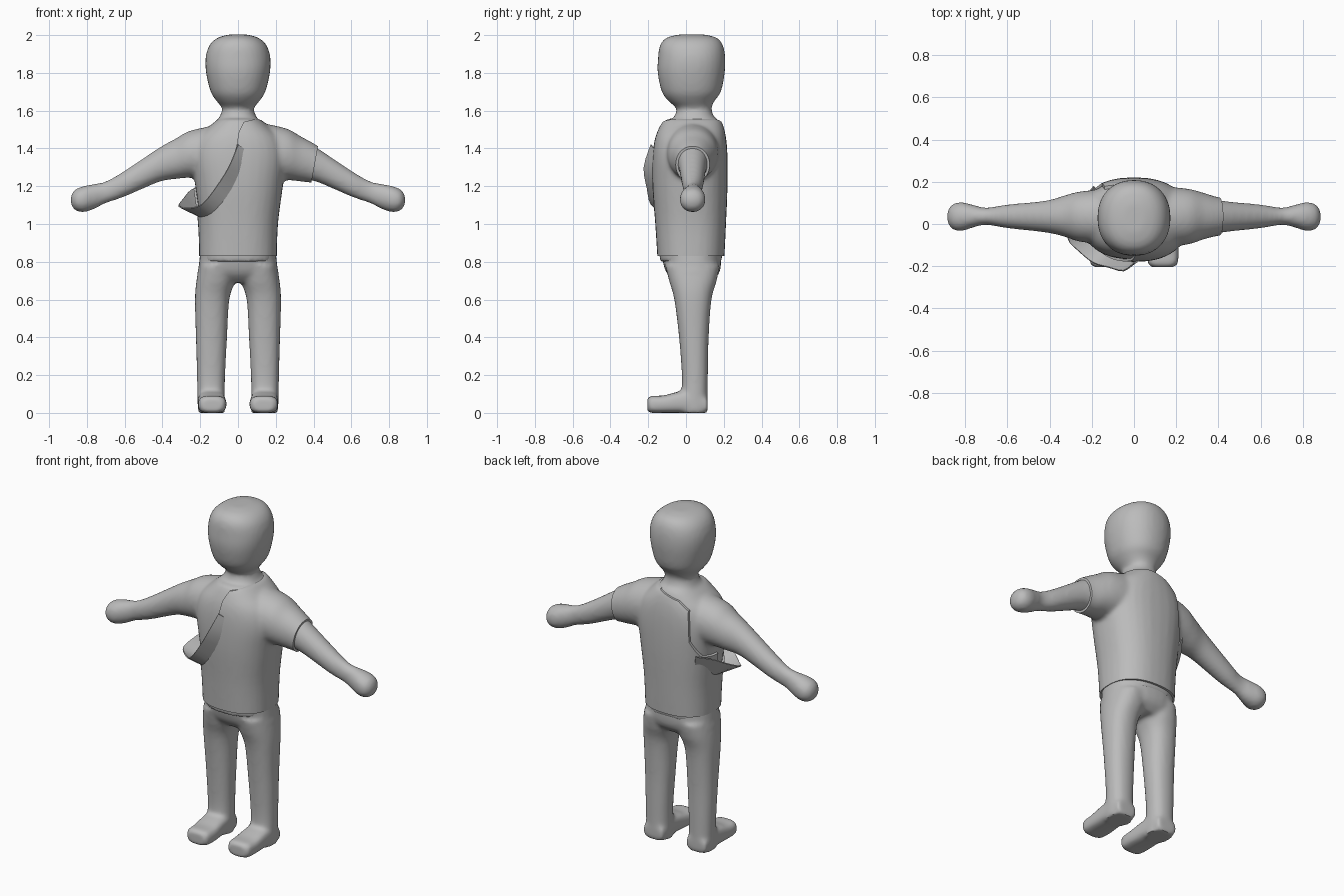
import bpy, bmesh, math

if "Cube" in bpy.data.objects:
    bpy.data.objects.remove(bpy.data.objects["Cube"])

grey = bpy.data.materials.new("plain_grey")
grey.diffuse_color = (0.5, 0.5, 0.5, 1)
grey.use_nodes = True
grey.node_tree.nodes["Principled BSDF"].inputs["Base Color"].default_value = grey.diffuse_color


def spline(stations, sub=4):
    """Smoothly interpolate the rows of a station table."""
    out = []
    for i in range(len(stations) - 1):
        p0, p1 = stations[max(i - 1, 0)], stations[i]
        p2, p3 = stations[i + 1], stations[min(i + 2, len(stations) - 1)]
        for k in range(sub):
            t = k / sub
            out.append([0.5 * (2 * b + (c - a) * t + (2 * a - 5 * b + 4 * c - d) * t * t
                               + (3 * b - a - 3 * c + d) * t ** 3)
                        for a, b, c, d in zip(p0, p1, p2, p3)])
    out.append(list(stations[-1]))
    return out


def loft(bm, axis, stations, power=2.2, grow=0.0, flip=1, n=32):
    """Closed tube along an axis; station = (position, u min, u max, v min, v max)."""
    rings = []
    for t, u0, u1, v0, v1 in spline(stations):
        ring = []
        for k in range(n):
            a = 2 * math.pi * k / n
            c, s = math.cos(a), math.sin(a)
            u = (u0 + u1) / 2 + ((u1 - u0) / 2 + grow) * math.copysign(abs(c) ** (2 / power), c)
            v = (v0 + v1) / 2 + ((v1 - v0) / 2 + grow) * math.copysign(abs(s) ** (2 / power), s)
            x, y, z = {'x': (t, u, v), 'y': (u, t, v), 'z': (u, v, t)}[axis]
            ring.append(bm.verts.new((x * flip, y, z)))
        rings.append(ring)
    faces = [bm.faces.new((a[k], a[(k + 1) % n], b[(k + 1) % n], b[k]))
             for a, b in zip(rings, rings[1:]) for k in range(n)]
    faces += [bm.faces.new(rings[0]), bm.faces.new(rings[-1])]
    bmesh.ops.recalc_face_normals(bm, faces=faces)


def make(name, bm):
    me = bpy.data.meshes.new(name)
    bm.to_mesh(me)
    bm.free()
    ob = bpy.data.objects.new(name, me)
    bpy.context.collection.objects.link(ob)
    me.materials.append(grey)
    return ob


def prism(name, outline, y0, y1):
    """Front-view outline extruded in depth."""
    bm = bmesh.new()
    face = bm.faces.new([bm.verts.new((x, y0, z)) for x, z in outline])
    new = bmesh.ops.extrude_face_region(bm, geom=[face])["geom"]
    bmesh.ops.translate(bm, vec=(0, y1 - y0, 0),
                        verts=[v for v in new if isinstance(v, bmesh.types.BMVert)])
    bmesh.ops.recalc_face_normals(bm, faces=bm.faces)
    return make(name, bm)


def finish(ob, cutters=(), blend=True, angle=40):
    """Blend overlapping volumes, cut them, and shade smooth."""
    bpy.ops.object.select_all(action='DESELECT')
    bpy.context.view_layer.objects.active = ob
    ob.select_set(True)
    if blend:
        m = ob.modifiers.new("blend", 'REMESH')
        m.mode, m.voxel_size = 'VOXEL', 0.012
        m = ob.modifiers.new("soften", 'SMOOTH')
        m.iterations, m.factor = 7, 0.5
    for c in cutters:
        m = ob.modifiers.new("cut", 'BOOLEAN')
        m.operation, m.solver, m.object = 'DIFFERENCE', 'EXACT', c
    for m in list(ob.modifiers):
        bpy.ops.object.modifier_apply(modifier=m.name)
    for c in cutters:
        bpy.data.objects.remove(c)
    bpy.ops.object.shade_smooth_by_angle(angle=math.radians(angle))


TORSO = [(0.80, -.205, .205, -.150, .202), (1.0, -.212, .212, -.163, .212),
         (1.2, -.238, .238, -.178, .220), (1.35, -.258, .258, -.178, .220),
         (1.45, -.232, .232, -.165, .213), (1.52, -.160, .160, -.138, .198),
         (1.557, -.115, .115, -.115, .180)]
ARM = [(.08, -.10, .17, 1.24, 1.53), (.25, -.085, .155, 1.245, 1.495),
       (.33, -.06, .135, 1.238, 1.452), (.42, -.04, .110, 1.222, 1.402),
       (.60, -.02, .092, 1.145, 1.282), (.70, -.004, .077, 1.110, 1.226),
       (.76, -.016, .090, 1.080, 1.212), (.82, -.034, .104, 1.062, 1.200),
       (.865, -.022, .090, 1.075, 1.180), (.886, .015, .055, 1.110, 1.145)]
HEAD = [(1.50, -.11, .11, -.08, .16), (1.56, -.10, .10, -.065, .150),
        (1.61, -.084, .084, -.05, .135), (1.65, -.113, .113, -.092, .150),
        (1.70, -.145, .145, -.128, .185), (1.80, -.169, .169, -.150, .205),
        (1.88, -.172, .172, -.148, .208), (1.945, -.152, .152, -.138, .196),
        (1.985, -.11, .11, -.105, .165), (2.003, -.05, .05, -.04, .10)]
HIPS = [(.69, -.16, .16, -.05, .13), (.73, -.213, .213, -.095, .170),
        (.78, -.208, .208, -.118, .185), (.87, -.198, .198, -.135, .185)]
LEG = [(.0, .070, .213, -.03, .115), (.10, .070, .215, -.025, .115),
       (.20, .068, .217, -.022, .116), (.40, .058, .223, -.037, .120),
       (.60, .046, .228, -.062, .135), (.70, .015, .220, -.090, .163),
       (.78, .010, .205, -.11, .178)]
FOOT = [(.115, .078, .205, .0, .08), (.05, .070, .213, .0, .12),
        (-.04, .066, .213, .0, .112), (-.12, .060, .213, .0, .092),
        (-.185, .065, .208, .0, .09), (-.205, .085, .188, .01, .075)]

# head, neck, trunk and bare arms as one skin
bm = bmesh.new()
loft(bm, 'z', TORSO, 2.4, -0.012)
loft(bm, 'z', HEAD)
for side in (1, -1):
    loft(bm, 'x', ARM, 2.1, 0.0, side)
finish(make("body", bm))

# trousers running into the feet
bm = bmesh.new()
loft(bm, 'z', HIPS, 2.4)
for side in (1, -1):
    loft(bm, 'z', LEG, 2.3, 0.0, side)
    loft(bm, 'y', FOOT, 3.2, 0.0, side)
finish(make("trousers_and_feet", bm))

# one-shouldered shirt: hem, sleeve end and diagonal neckline are cut away
bm = bmesh.new()
loft(bm, 'z', [(.74, -.20, .20, -.145, .195)] + TORSO, 2.4)
loft(bm, 'x', ARM[:5], 2.1, 0.013)
shirt = make("shirt", bm)
hem = [(-.4, .83), (.3, .83), (.385, 1.2), (.425, 1.42), (.43, 1.7),
       (.8, 1.7), (.8, .5), (-.8, .5), (-.8, 1.7)]
front_seam = [(.1, 1.7), (.09, 1.555), (.03, 1.54), (.005, 1.49), (-.01, 1.40),
              (-.06, 1.27), (-.12, 1.18), (-.17, 1.1), (-.4, 1.07)]
back_seam = [(.05, 1.7), (.05, 1.55), (-.08, 1.515), (-.14, 1.47), (-.15, 1.40),
             (-.155, 1.29), (-.20, 1.2), (-.4, 1.13)]
finish(shirt, [prism("front_cutter", front_seam + hem, -1, .03),
               prism("back_cutter", back_seam + hem, .029, 1)])

# loose fold of cloth hanging under the bare arm
rim = [(.0, -.185, 1.42), (-.05, -.222, 1.30), (-.12, -.205, 1.19), (-.19, -.185, 1.105),
       (-.26, -.13, 1.085), (-.315, -.065, 1.095), (-.285, .03, 1.14), (-.25, .10, 1.18),
       (-.19, .18, 1.21)]
root = [(.03, -.170, 1.40), (.01, -.172, 1.27), (-.06, -.165, 1.14), (-.14, -.135, 1.06),
        (-.19, -.08, 1.04), (-.205, -.02, 1.04), (-.21, .05, 1.06), (-.20, .10, 1.10),
        (-.17, .16, 1.14)]
bm = bmesh.new()
rows = [[bm.verts.new(p) for p in spline(line, 3)] for line in (rim, root)]
for a, b, c, d in zip(rows[0], rows[0][1:], rows[1][1:], rows[1]):
    bm.faces.new((a, b, c, d))
bmesh.ops.recalc_face_normals(bm, faces=bm.faces)
fold = make("shirt_fold", bm)
m = fold.modifiers.new("cloth", 'SOLIDIFY')
m.thickness, m.offset = 0.006, 0
finish(fold, blend=False)
